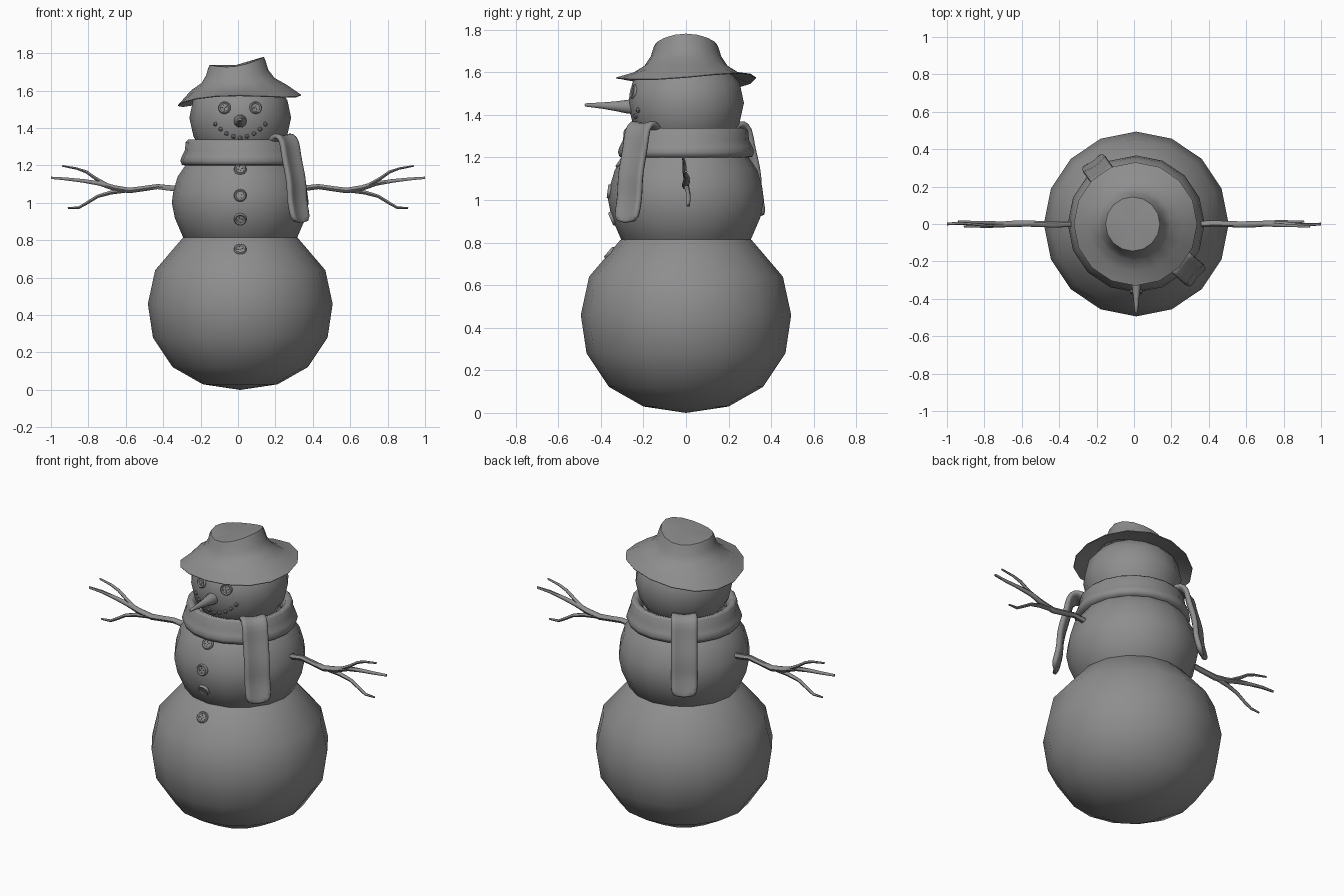
import bpy, bmesh
from math import sin, cos, pi, radians, hypot
from mathutils import Vector

if "Cube" in bpy.data.objects:
    bpy.data.objects.remove(bpy.data.objects["Cube"])

CX = 0.012

# One dark grey for every part
GREY = bpy.data.materials.new("dark_grey")
GREY.diffuse_color = (.27, .27, .27, 1)
GREY.use_nodes = True
GREY.node_tree.nodes["Principled BSDF"].inputs["Base Color"].default_value = GREY.diffuse_color


def finish(bm, name, angle=180):
    bmesh.ops.remove_doubles(bm, verts=bm.verts, dist=1e-5)
    bmesh.ops.recalc_face_normals(bm, faces=bm.faces)
    me = bpy.data.meshes.new(name)
    bm.to_mesh(me)
    bm.free()
    me.materials.append(GREY)
    ob = bpy.data.objects.new(name, me)
    bpy.context.collection.objects.link(ob)
    bpy.ops.object.select_all(action='DESELECT')
    bpy.context.view_layer.objects.active = ob
    ob.select_set(True)
    bpy.ops.object.shade_smooth_by_angle(angle=radians(angle))
    return ob


def skin(bm, rings, closed=True):
    """Bridge rings of points into a tube; returns the faces row by row."""
    vs = [[bm.verts.new(p) for p in ring] for ring in rings]
    n = len(vs[0])
    rows = []
    for a, b in zip(vs, vs[1:]):
        row = []
        for i in range(n):
            j = (i + 1) % n
            row.append(bm.faces.new((a[i], a[j], b[j], b[i])))
        rows.append(row)
    if closed:
        bm.faces.new(vs[0][::-1])
        bm.faces.new(vs[-1])
    return rows


def ring(r, z, n=16, cx=CX, wave=lambda a: 0):
    return [(cx + r * cos(2 * pi * i / n), r * sin(2 * pi * i / n),
             z + wave(2 * pi * i / n)) for i in range(n)]


def lathe(name, profile, n=16, angle=180):
    bm = bmesh.new()
    skin(bm, [ring(r, z, n) for r, z in profile], False)
    return finish(bm, name, angle)


# Snow balls
bottom = lathe("bottom_ball", [(0, 0), (.2, .03), (.362, .122), (.467, .28), (.494, .46),
                               (.455, .64), (.31, .81), (.18, .9), (0, .93)])
middle = lathe("middle_ball", [(0, .68), (.2, .73), (.305, .815), (.35, .92), (.366, 1.0),
                               (.358, 1.06), (.335, 1.14), (.28, 1.22), (.18, 1.3), (0, 1.33)])
head = lathe("head", [(0, 1.18), (.12, 1.21), (.2, 1.27), (.25, 1.355), (.272, 1.455),
                      (.252, 1.55), (.2, 1.61), (.12, 1.655), (0, 1.68)])

# Scarf band
lathe("scarf_band", [(.24, 1.2), (.235, 1.3), (.255, 1.33), (.28, 1.338), (.292, 1.325),
                     (.296, 1.28), (.312, 1.25), (.32, 1.225), (.312, 1.203), (.28, 1.198),
                     (.24, 1.2)], 20)


# Scarf tails hang over the band
def scarf_tail(name, angle, dr, stretch):
    path = [(.25, 1.315), (.28, 1.35), (.315, 1.36), (.348, 1.33), (.357, 1.25),
            (.382, 1.17), (.398, 1.09), (.398, 1.02), (.412, .96), (.43, .887)]
    pts = [Vector((r + dr, 1.33 - (1.33 - z) * stretch)) for r, z in path]
    section = [(-.078, 0), (-.064, .026), (-.03, .008), (.03, .008), (.064, .026),
               (.078, 0), (.062, -.02), (-.062, -.02)]
    a = radians(angle)
    out, side = Vector((cos(a), sin(a), 0)), Vector((-sin(a), cos(a), 0))
    rings = []
    for i, p in enumerate(pts):
        d = (pts[min(i + 1, len(pts) - 1)] - pts[max(i - 1, 0)]).normalized()
        n = Vector((-d.y, d.x))
        rings.append([Vector((CX, 0, 0)) + out * (p.x + n.x * w) + side * s
                      + Vector((0, 0, p.y + n.y * w)) for s, w in section])
    bm = bmesh.new()
    skin(bm, rings)
    ob = finish(bm, name)
    ob.modifiers.new("soft", 'SUBSURF').levels = 1
    ob.modifiers["soft"].render_levels = 1


scarf_tail("scarf_tail_front", -41, 0, 1)
scarf_tail("scarf_tail_back", 125, -.025, .94)

# Hat: wavy brim rising into a slanted crown
brim = lambda a: .028 * cos(a) - .0125 * cos(2 * a) + .015 * sin(2 * a)
mid = lambda a: .014 * cos(a) + .012 * cos(2 * a)
top = lambda a: .022 * cos(a) + .014 * cos(2 * a)
layers = [(.2, 1.6, .008, mid), (.328, 1.558, .008, brim), (.33, 1.562, .008, brim),
          (.255, 1.605, .006, mid), (.195, 1.642, 0, mid), (.166, 1.685, -.004, mid),
          (.152, 1.73, -.007, top), (.145, 1.745, -.007, top), (0, 1.738, -.007, lambda a: 0)]
bm = bmesh.new()
skin(bm, [ring(r, z, 16, c, w) for r, z, c, w in layers], False)
finish(bm, "hat", 50)

# Carrot nose
bm = bmesh.new()
nose = [(0, -.22, 1.437), (.037, -.23, 1.437), (.034, -.275, 1.438), (.024, -.33, 1.44),
        (.016, -.39, 1.443), (.011, -.44, 1.445), (.008, -.472, 1.446), (0, -.478, 1.446)]
skin(bm, [[(CX + r * cos(i * pi / 5), y, z + r * sin(i * pi / 5)) for i in range(10)]
          for r, y, z in nose], False)
finish(bm, "nose", 60)


# Buttons with a raised rim and four holes
def place(ob, target, x, z, sink=0):
    bpy.context.view_layer.update()
    hit, loc, nor, _ = target.ray_cast(Vector((x, -2, z)), Vector((0, 1, 0)))
    flat = Vector((loc.x - CX, loc.y, 0)).normalized() * hypot(nor.x, nor.y)
    flat.z = nor.z
    ob.location = loc - flat * sink
    ob.rotation_mode = 'QUATERNION'
    ob.rotation_quaternion = flat.to_track_quat('Z', 'Y')


def button(name, target, x, z, sink):
    profile = [(0, -.01), (.031, -.01), (.034, .004), (.033, .013), (.029, .017), (.025, .016),
               (.022, .012), (.016, .012), (.006, .012), (0, .012)]
    bm = bmesh.new()
    rows = skin(bm, [ring(r, h, 16, 0) for r, h in profile], False)
    holes = [f for i, f in enumerate(rows[7]) if i % 4 == 0]
    bmesh.ops.inset_individual(bm, faces=holes, thickness=.0005)
    for f in holes:
        for v in f.verts:
            v.co.z -= .006
    place(finish(bm, name, 40), target, x, z, sink)


button("eye_left", head, -.072, 1.508, .007)
button("eye_right", head, .094, 1.508, .007)
for i, (ball, z) in enumerate([(middle, 1.18), (middle, 1.04), (middle, .912), (bottom, .752)]):
    button(f"coat_button_{i + 1}", ball, CX, z, .009)

# Smile of little pebbles
smile = [(-.133, 1.422), (-.105, 1.394), (-.073, 1.37), (-.036, 1.355), (0, 1.347)]
for i, (x, z) in enumerate(smile + [(-x, z) for x, z in smile[:4]]):
    bm = bmesh.new()
    bmesh.ops.create_icosphere(bm, subdivisions=1, radius=.014)
    place(finish(bm, f"mouth_pebble_{i + 1}", 30), head, CX + x, z)


# Twig arms: a trunk and side twigs, mirrored
def twig(name, pts, side):
    cu = bpy.data.curves.new(name, 'CURVE')
    cu.dimensions = '3D'
    cu.bevel_depth = 1
    cu.bevel_resolution = 1
    cu.use_fill_caps = True
    cu.materials.append(GREY)
    sp = cu.splines.new('POLY')
    sp.points.add(len(pts) - 1)
    for p, (x, y, z, r) in zip(sp.points, pts):
        p.co = (x * side, y * side, z, 1)
        p.radius = r
    ob = bpy.data.objects.new(name, cu)
    bpy.context.collection.objects.link(ob)
    bpy.ops.object.select_all(action='DESELECT')
    bpy.context.view_layer.objects.active = ob
    ob.select_set(True)
    bpy.ops.object.convert(target='MESH')
    bpy.ops.object.shade_smooth_by_angle(angle=radians(60))


trunk = [(.28, 0, 1.073, .018), (.37, 0, 1.08, .017), (.43, .003, 1.087, .016),
         (.5, 0, 1.077, .016), (.58, -.003, 1.066, .017), (.66, 0, 1.079, .017),
         (.74, .004, 1.104, .014), (.83, 0, 1.118, .011), (.92, -.005, 1.128, .009),
         (1, 0, 1.134, .007)]
upper = [(.69, 0, 1.09, .011), (.76, -.006, 1.13, .01), (.81, -.008, 1.165, .009),
         (.86, -.01, 1.183, .007), (.94, -.014, 1.198, .005)]
lower = [(.6, 0, 1.066, .013), (.68, .005, 1.055, .012), (.75, .01, 1.035, .01),
         (.81, .012, .998, .009), (.85, .01, .975, .008), (.91, .013, .972, .005)]
for side, label in ((-1, "left"), (1, "right")):
    for part, pts in (("trunk", trunk), ("upper_twig", upper), ("lower_twig", lower)):
        twig(f"arm_{label}_{part}", pts, side)
